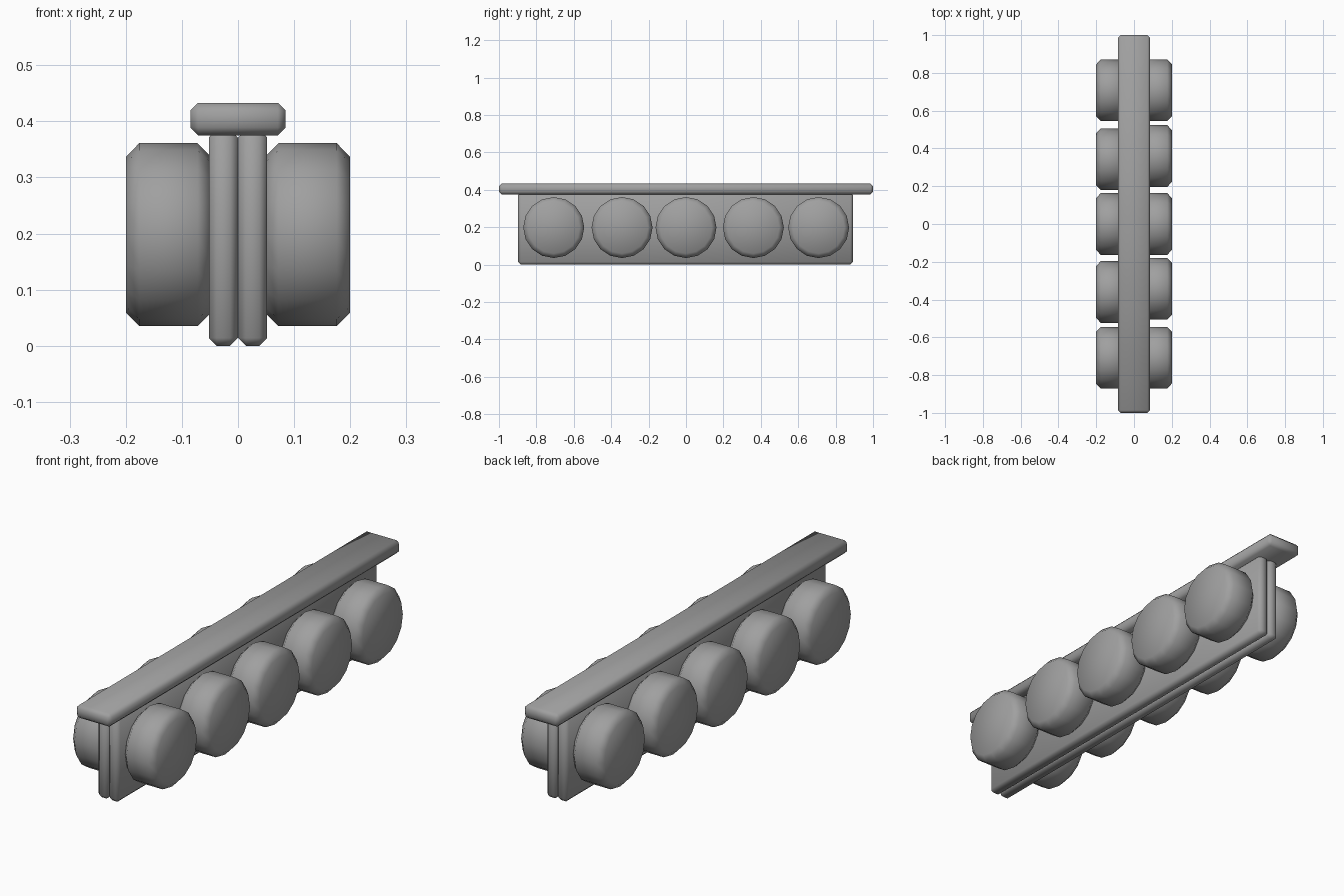
import bpy, math

cube = bpy.data.objects.get("Cube")
if cube:
    bpy.data.objects.remove(cube, do_unlink=True)

# One plain material
grey = bpy.data.materials.new("mid grey")
grey.use_nodes = True
color = (0.35, 0.35, 0.35, 1)
grey.diffuse_color = color
grey.node_tree.nodes["Principled BSDF"].inputs["Base Color"].default_value = color


def finish(obj, name, bevel):
    """Name, chamfer, smooth and colour a part."""
    obj.name = name
    bpy.ops.object.transform_apply(location=False, rotation=True, scale=True)
    mod = obj.modifiers.new("chamfer", "BEVEL")
    mod.width = bevel
    mod.segments = 1
    mod.limit_method = "ANGLE"
    mod.angle_limit = math.radians(40)
    bpy.ops.object.shade_smooth()
    obj.data.materials.append(grey)


def box(name, low, high, bevel):
    center = [(a + b) / 2 for a, b in zip(low, high)]
    bpy.ops.mesh.primitive_cube_add(size=1, location=center)
    obj = bpy.context.object
    obj.scale = [b - a for a, b in zip(low, high)]
    finish(obj, name, bevel)


# Top rail
box("top_rail", (-0.085, -1, 0.375), (0.085, 1, 0.433), 0.014)

# Two side plates, each carrying five rollers; one side is the other turned round
roller_positions = (-0.707, -0.342, 0, 0.36, 0.709)
for side, label in ((1, "left"), (-1, "right")):
    x0, x1 = sorted((0, side * 0.052))
    box(f"{label}_plate", (x0, -0.897, 0), (x1, 0.893, 0.385), 0.014)
    for i, y in enumerate(roller_positions, 1):
        bpy.ops.mesh.primitive_cylinder_add(
            vertices=16, radius=0.163, depth=0.152,
            location=(side * 0.124, side * y, 0.198),
            rotation=(0, math.pi / 2, 0))
        finish(bpy.context.object, f"{label}_roller_{i}", 0.024)
